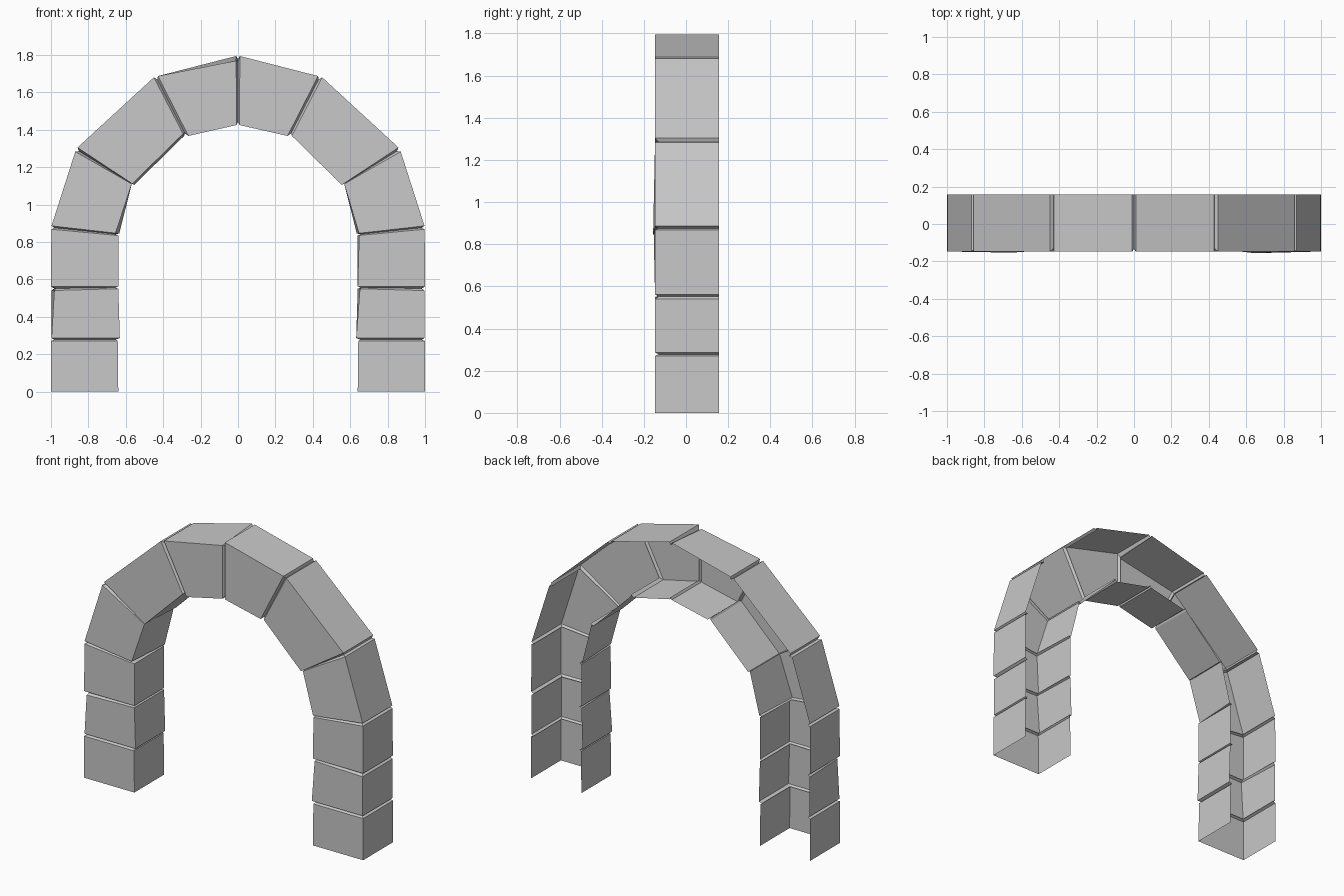
import bpy
from mathutils import Vector

if "Cube" in bpy.data.objects:
    bpy.data.objects.remove(bpy.data.objects["Cube"])

FRONT, BACK, GROOVE = -0.147, 0.157, 0.016

stone = bpy.data.materials.new("grey stone")
stone.use_nodes = True
stone.diffuse_color = (0.58, 0.58, 0.58, 1)
stone.node_tree.nodes["Principled BSDF"].inputs["Base Color"].default_value = stone.diffuse_color

# One half of the arch: (outer x, outer z, inner x, inner z) at each block's two ends
half_arch = [
    (-1, 0, -0.64, 0), (-1, 0.27, -0.643, 0.27),
    (-0.997, 0.286, -0.632, 0.286), (-0.997, 0.54, -0.64, 0.55),
    (-1, 0.562, -0.64, 0.562), (-0.998, 0.868, -0.64, 0.834),
    (-0.997, 0.886, -0.635, 0.845), (-0.87, 1.283, -0.568, 1.11),
    (-0.858, 1.305, -0.555, 1.105), (-0.45, 1.68, -0.288, 1.367),
    (-0.428, 1.687, -0.265, 1.367), (-0.01, 1.794, -0.008, 1.425),
]
path = half_arch + [(-ox, oz, -ix, iz) for ox, oz, ix, iz in reversed(half_arch)]

# Worn front corners: section number -> (outer wear, inner wear, forward bulge)
worn = {
    3: (0.015, 0, 0), 6: (0, 0.02, 0.006), 8: (0, 0.012, 0), 9: (0, 0.012, 0),
    11: (0.025, 0, 0), 17: (0, 0.012, 0.009), 18: (0, 0.008, 0.006), 20: (0, 0.012, 0),
}


def section(index):
    """Open channel section: back outer, front outer, front inner, back inner."""
    ox, oz, ix, iz = path[index]
    wear_out, wear_in, bulge = worn.get(index, (0, 0, 0))
    outer, inner = Vector((ox, 0, oz)), Vector((ix, 0, iz))
    across = (inner - outer).normalized()
    front, back = Vector((0, FRONT, 0)), Vector((0, BACK, 0))
    return [outer + back,
            outer + across * wear_out + front,
            inner - across * wear_in + front - Vector((0, bulge, 0)),
            inner + back]


def recessed(a, b):
    """Section halfway between two block ends, sunk into the stone."""
    mid = [(p + q) / 2 for p, q in zip(a, b)]
    across = (mid[3] - mid[0]).normalized() * GROOVE
    sink = Vector((0, GROOVE, 0))
    return [mid[0] + across, mid[1] + across + sink, mid[2] - across + sink, mid[3] - across]


def loft(name, rings):
    verts = [v for ring in rings for v in ring]
    faces = [(4 * r + i, 4 * r + i + 1, 4 * r + i + 5, 4 * r + i + 4)
             for r in range(len(rings) - 1) for i in range(3)]
    mesh = bpy.data.meshes.new(name)
    mesh.from_pydata(verts, [], faces)
    mesh.materials.append(stone)
    bpy.context.collection.objects.link(bpy.data.objects.new(name, mesh))


sections = [section(i) for i in range(len(path))]

# Stone blocks, open at the back
for i in range(0, len(sections), 2):
    loft(f"arch_block_{i // 2 + 1}", sections[i:i + 2])

# Grooved joints between neighbouring blocks
for i in range(1, len(sections) - 1, 2):
    a, b = sections[i], sections[i + 1]
    loft(f"joint_groove_{i // 2 + 1}", [a, recessed(a, b), b])
